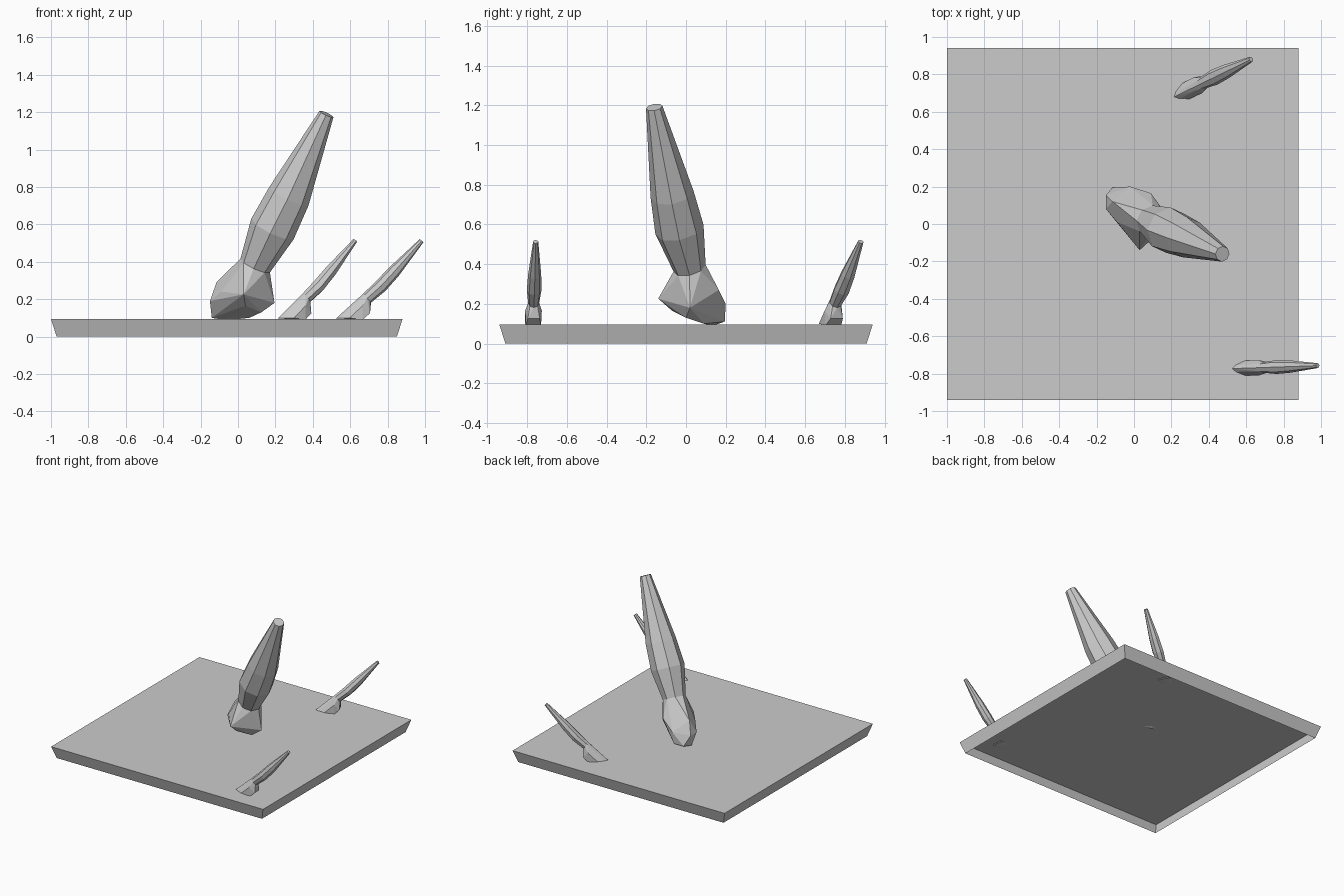
import bpy, bmesh, math
from mathutils import Vector, Matrix

if "Cube" in bpy.data.objects:
    bpy.data.objects.remove(bpy.data.objects["Cube"], do_unlink=True)

grey = bpy.data.materials.new("plain_grey")
grey.use_nodes = True
grey.diffuse_color = (0.6, 0.6, 0.6, 1)
grey.node_tree.nodes["Principled BSDF"].inputs["Base Color"].default_value = (0.6, 0.6, 0.6, 1)

SIDES = 8


def finish(bm, name, matrix=None):
    """Turn a bmesh into a flat shaded object."""
    if matrix:
        bm.transform(matrix)
    mesh = bpy.data.meshes.new(name)
    bm.to_mesh(mesh)
    bm.free()
    mesh.materials.append(grey)
    obj = bpy.data.objects.new(name, mesh)
    bpy.context.collection.objects.link(obj)
    return obj


def ring_points(centre, axis, radius, depth):
    """Polygon around an axis; radius runs along x, depth along y."""
    u = Vector((0, 1, 0)).cross(axis).normalized()
    v = axis.cross(u).normalized()
    angles = [2 * math.pi * i / SIDES for i in range(SIDES)]
    return [centre + u * radius * math.cos(a) + v * depth * math.sin(a) for a in angles]


def limb(name, stations, foot_points, matrix=None):
    """Tapered shin through (x, y, z, radius, depth) stations, plus a hull foot."""
    centres = [Vector(s[:3]) for s in stations]
    last = len(centres) - 1
    rings = []
    for i, (c, s) in enumerate(zip(centres, stations)):
        axis = (centres[min(i + 1, last)] - centres[max(i - 1, 0)]).normalized()
        rings.append(ring_points(c, axis, s[3], s[4]))

    # shin
    bm = bmesh.new()
    loops = [[bm.verts.new(p) for p in r] for r in rings]
    for low, high in zip(loops, loops[1:]):
        for i in range(SIDES):
            j = (i + 1) % SIDES
            bm.faces.new((low[i], low[j], high[j], high[i]))
    bm.faces.new(loops[-1])
    bmesh.ops.recalc_face_normals(bm, faces=bm.faces)
    finish(bm, name + "_shin", matrix)

    # foot, sharing the ankle ring
    bm = bmesh.new()
    for p in rings[0] + [Vector(p) for p in foot_points]:
        bm.verts.new(p)
    hull = bmesh.ops.convex_hull(bm, input=bm.verts)
    loose = {e for e in hull["geom_interior"] + hull["geom_unused"]
             if isinstance(e, bmesh.types.BMVert)}
    bmesh.ops.delete(bm, geom=list(loose), context='VERTS')
    bmesh.ops.dissolve_limit(bm, angle_limit=math.radians(4), verts=bm.verts, edges=bm.edges)
    bmesh.ops.recalc_face_normals(bm, faces=bm.faces)
    finish(bm, name + "_foot", matrix)


# Base: tray with sloping sides, open underneath
bm = bmesh.new()
bmesh.ops.create_cube(bm, size=1)
for v in bm.verts:
    half, z = (0.94, 0.095) if v.co.z > 0 else (0.91, 0)
    v.co = (math.copysign(half, v.co.x) - 0.06, math.copysign(half, v.co.y), z)
bmesh.ops.delete(bm, geom=[f for f in bm.faces if f.normal.z < -0.9], context='FACES_ONLY')
finish(bm, "base_plate")

# Large leg, leaning back from a raised heel
limb("large_leg",
     [(0.092, 0.018, 0.38, 0.087, 0.083), (0.184, -0.033, 0.575, 0.126, 0.124),
      (0.272, -0.07, 0.75, 0.116, 0.11), (0.473, -0.16, 1.19, 0.041, 0.042)],
     [(0.03, -0.14, 0.226), (0.195, 0.02, 0.18), (0.09, 0.165, 0.27),
      (-0.02, 0.2, 0.2), (-0.115, 0.12, 0.29), (-0.15, 0.155, 0.19),
      (-0.15, 0.08, 0.19), (-0.115, 0.195, 0.11), (-0.14, 0.13, 0.1),
      (-0.09, 0.01, 0.24), (0.125, 0, 0.13), (0.06, 0.09, 0.1),
      (0.04, -0.07, 0.165), (-0.03, 0.195, 0.11), (-0.06, 0.13, 0.088)])

# Small legs: the same shape placed twice, toe at the origin
shin = [(0.165, 0, 0.205, 0.032, 0.028), (0.238, 0, 0.27, 0.036, 0.037),
        (0.31, 0, 0.348, 0.034, 0.033), (0.457, 0, 0.513, 0.013, 0.013)]
half_foot = [(0.02, 0.018, 0.1), (0.07, 0.04, 0.1), (0.14, 0.038, 0.09),
             (0.18, 0.03, 0.125), (0.14, 0.042, 0.165), (0.1, 0.015, 0.155)]
foot = [(0, 0, 0.098)] + half_foot + [(x, -y, z) for x, y, z in half_foot]
for name, x, y, turn, wide in (("front_small_leg", 0.525, -0.773, 2, 1),
                               ("back_small_leg", 0.215, 0.68, 26, 1.15)):
    place = (Matrix.Translation((x, y, 0)) @ Matrix.Rotation(math.radians(turn), 4, 'Z')
             @ Matrix.Diagonal((1, wide, 1, 1)))
    limb(name, shin, foot, place)
